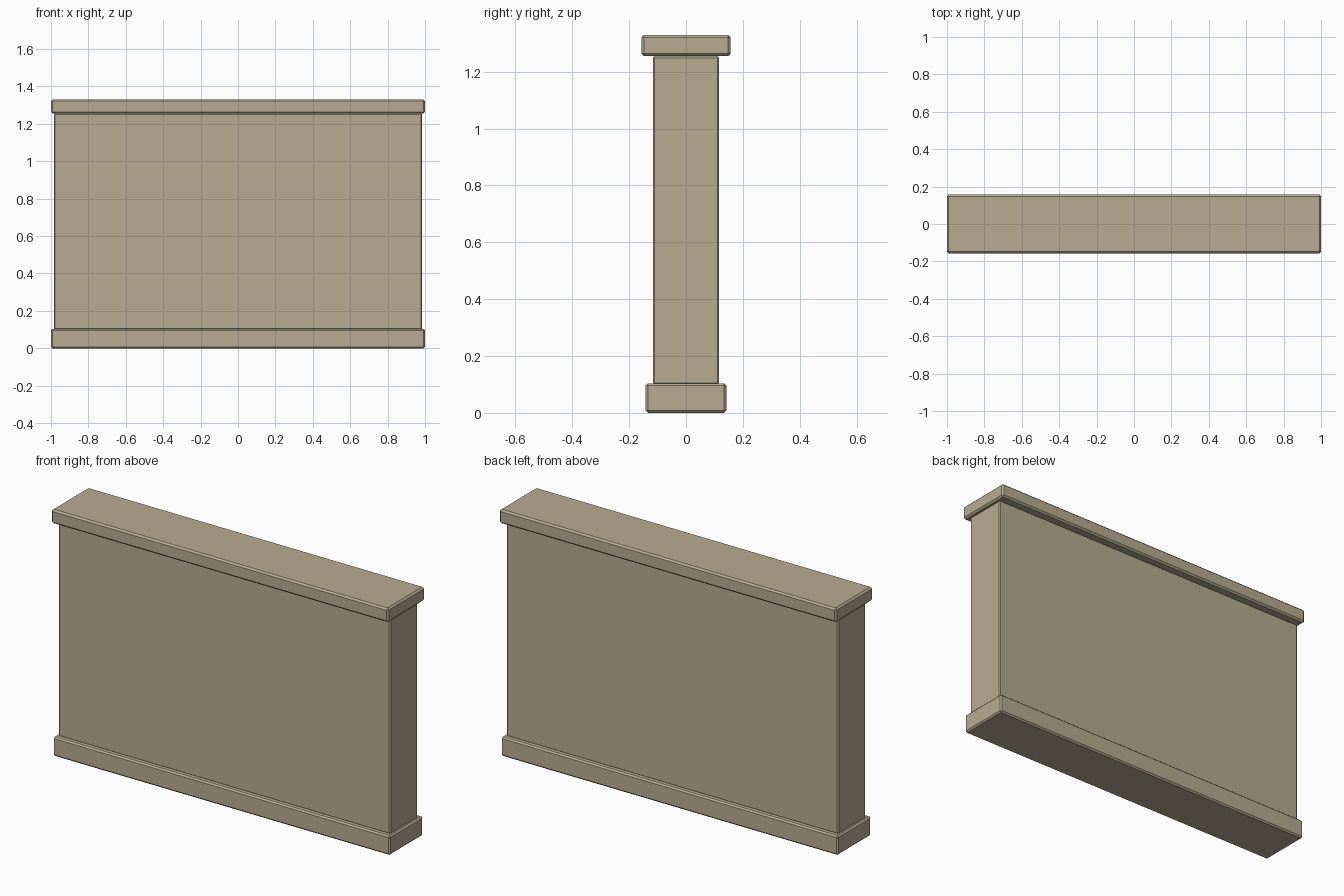
import bpy

if "Cube" in bpy.data.objects:
    bpy.data.objects.remove(bpy.data.objects["Cube"])

stone = bpy.data.materials.new("warm_stone")
stone.diffuse_color = (0.479, 0.407, 0.287, 1)
stone.use_nodes = True
stone.node_tree.nodes["Principled BSDF"].inputs["Base Color"].default_value = stone.diffuse_color


def block(name, hx, hy, z0, z1, bevel):
    """Chamfered box given by half sizes in x and y and a z range."""
    bpy.ops.mesh.primitive_cube_add(size=2, location=(0, 0, (z0 + z1) / 2))
    ob = bpy.context.object
    ob.name = name
    ob.scale = (hx, hy, (z1 - z0) / 2)
    bpy.ops.object.transform_apply(location=False, rotation=False, scale=True)
    ob.data.materials.append(stone)
    mod = ob.modifiers.new("chamfer", 'BEVEL')
    mod.width = bevel
    mod.segments = 1
    return ob


# Plinth, wall body and overhanging coping
block("base_plinth", 1.0, 0.142, 0.0, 0.104, 0.008)
block("wall_body", 0.985, 0.116, 0.10, 1.255, 0.006)
block("top_coping", 1.0, 0.157, 1.255, 1.33, 0.009)
